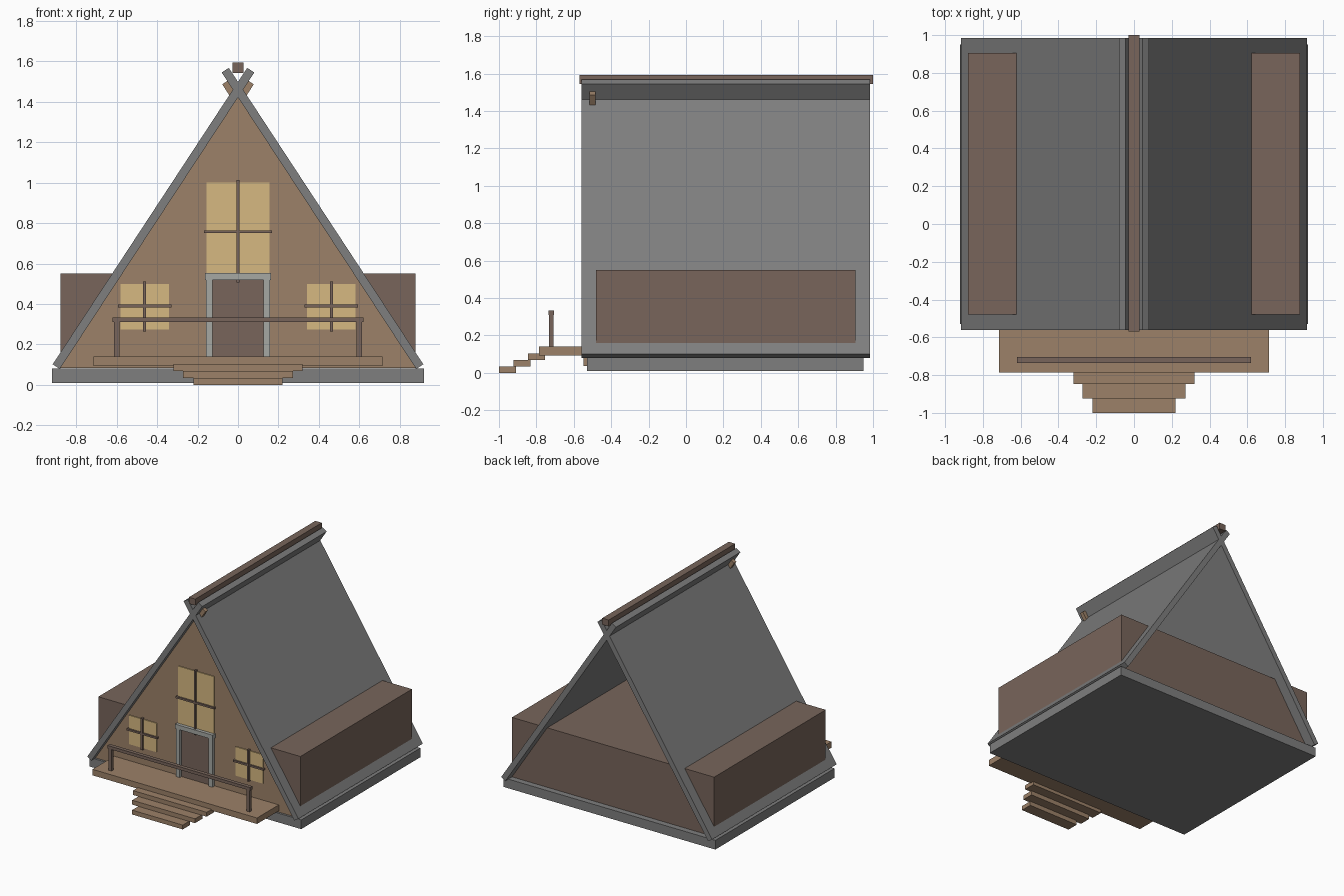
import bpy
import math
from mathutils import Vector

cube = bpy.data.objects.get("Cube")
if cube:
    bpy.data.objects.remove(cube, do_unlink=True)


def material(name, hex_color):
    """Flat material from an sRGB hex string, stored as linear values."""
    srgb = [int(hex_color[i:i + 2], 16) / 255 for i in (0, 2, 4)]
    color = [c / 12.92 if c < 0.04 else ((c + 0.055) / 1.055) ** 2.4 for c in srgb] + [1]
    mat = bpy.data.materials.new(name)
    mat.use_nodes = True
    mat.diffuse_color = color
    mat.node_tree.nodes["Principled BSDF"].inputs["Base Color"].default_value = color
    return mat


TAN = material("tan wood", "9c8168")
BROWN = material("dark brown wood", "78655b")
GREY = material("slate grey", "7e7e7e")
PALE = material("pale grey trim", "a6a8a4")
GLASS = material("warm window", "d6b981")


def prism(name, profile, y0, y1, mat):
    """Extrude an x-z outline from y0 (front) to y1 (back)."""
    n = len(profile)
    verts = [(x, y, z) for y in (y0, y1) for x, z in profile]
    faces = [tuple(range(n)), tuple(range(2 * n - 1, n - 1, -1))]
    faces += [(i, i + n, (i + 1) % n + n, (i + 1) % n) for i in range(n)]
    mesh = bpy.data.meshes.new(name)
    mesh.from_pydata(verts, [], faces)
    mesh.materials.append(mat)
    obj = bpy.data.objects.new(name, mesh)
    bpy.context.collection.objects.link(obj)
    return obj


def box(name, x, y, z, mat):
    outline = [(x[0], z[0]), (x[1], z[0]), (x[1], z[1]), (x[0], z[1])]
    return prism(name, outline, y[0], y[1], mat)


def plank(name, start, end, thick, y, mat):
    """Sloping board around a centre line in the x-z plane."""
    a, b = Vector(start), Vector(end)
    d = (b - a).normalized()
    side = Vector((-d.y, d.x)) * thick / 2
    outline = [a - side, b - side, b + side, a + side]
    if d.x * side.y - d.y * side.x < 0:
        outline.reverse()
    return prism(name, [tuple(p) for p in outline], y[0], y[1], mat)


# Foundation slab and the long room that pokes through both roof slopes
box("foundation", (-0.92, 0.92), (-0.53, 0.95), (0.01, 0.082), GREY)
box("side_room", (-0.878, 0.878), (-0.48, 0.905), (0.083, 0.55), BROWN)

# Triangular front wall
prism("front_wall", [(-0.88, 0.083), (0.88, 0.083), (0, 1.43)], -0.515, -0.485, TAN)

# Crossing roof slabs, with rafters tucked under them at the front wall
for side, label in ((1, "left"), (-1, "right")):
    foot, tip = Vector((0.899 * side, 0.09)), Vector((-0.063 * side, 1.556))
    plank(label + "_roof", foot, tip, 0.042, (-0.56, 0.985), GREY)
    d = (tip - foot).normalized()
    under = Vector((-d.y, d.x)) * side * 0.036
    plank(label + "_rafter", foot + under + d * 0.05, tip + under - d * 0.05,
          0.03, (-0.515, -0.485), TAN)

# Ridge beam resting in the crossing
box("ridge_beam", (-0.028, 0.028), (-0.57, 1.0), (1.543, 1.593), BROWN)

# Porch deck, ledger and steps
box("deck", (-0.715, 0.715), (-0.785, -0.5), (0.093, 0.14), TAN)
box("deck_ledger", (-0.2, 0.2), (-0.547, -0.53), (0.035, 0.093), TAN)
for i, half in enumerate((0.22, 0.273, 0.32)):
    y = -1 + 0.077 * i
    box(f"step_{i + 1}", (-half, half), (y, y + 0.092), (0.034 * i, 0.034 * i + 0.034), TAN)

# Porch railing
box("hand_rail", (-0.62, 0.62), (-0.735, -0.705), (0.31, 0.334), BROWN)
for side, label in ((1, "left"), (-1, "right")):
    box(label + "_rail_post", (0.6 * side - 0.014, 0.6 * side + 0.014),
        (-0.732, -0.708), (0.14, 0.31), BROWN)

# Door with its trim
box("door", (-0.13, 0.13), (-0.522, -0.51), (0.14, 0.52), BROWN)
box("door_lintel", (-0.163, 0.163), (-0.548, -0.51), (0.518, 0.552), PALE)
for side, label in ((1, "left"), (-1, "right")):
    box(label + "_door_jamb", (0.142 * side - 0.016, 0.142 * side + 0.016),
        (-0.543, -0.51), (0.14, 0.518), PALE)


def window(name, cx, half, z0, z1, bar_z, bar_bottom):
    """Glass plate with a cross of glazing bars."""
    box(name + "_glass", (cx - half, cx + half), (-0.522, -0.513), (z0, z1), GLASS)
    box(name + "_upright", (cx - 0.007, cx + 0.007), (-0.538, -0.515),
        (bar_bottom, z1 + 0.012), BROWN)
    box(name + "_crossbar", (cx - half - 0.012, cx + half + 0.012), (-0.535, -0.515),
        (bar_z - 0.007, bar_z + 0.007), BROWN)


window("upper_window", 0, 0.155, 0.55, 1.0, 0.757, 0.505)
window("left_window", 0.462, 0.12, 0.273, 0.5, 0.39, 0.264)
window("right_window", -0.462, 0.12, 0.273, 0.5, 0.39, 0.264)
